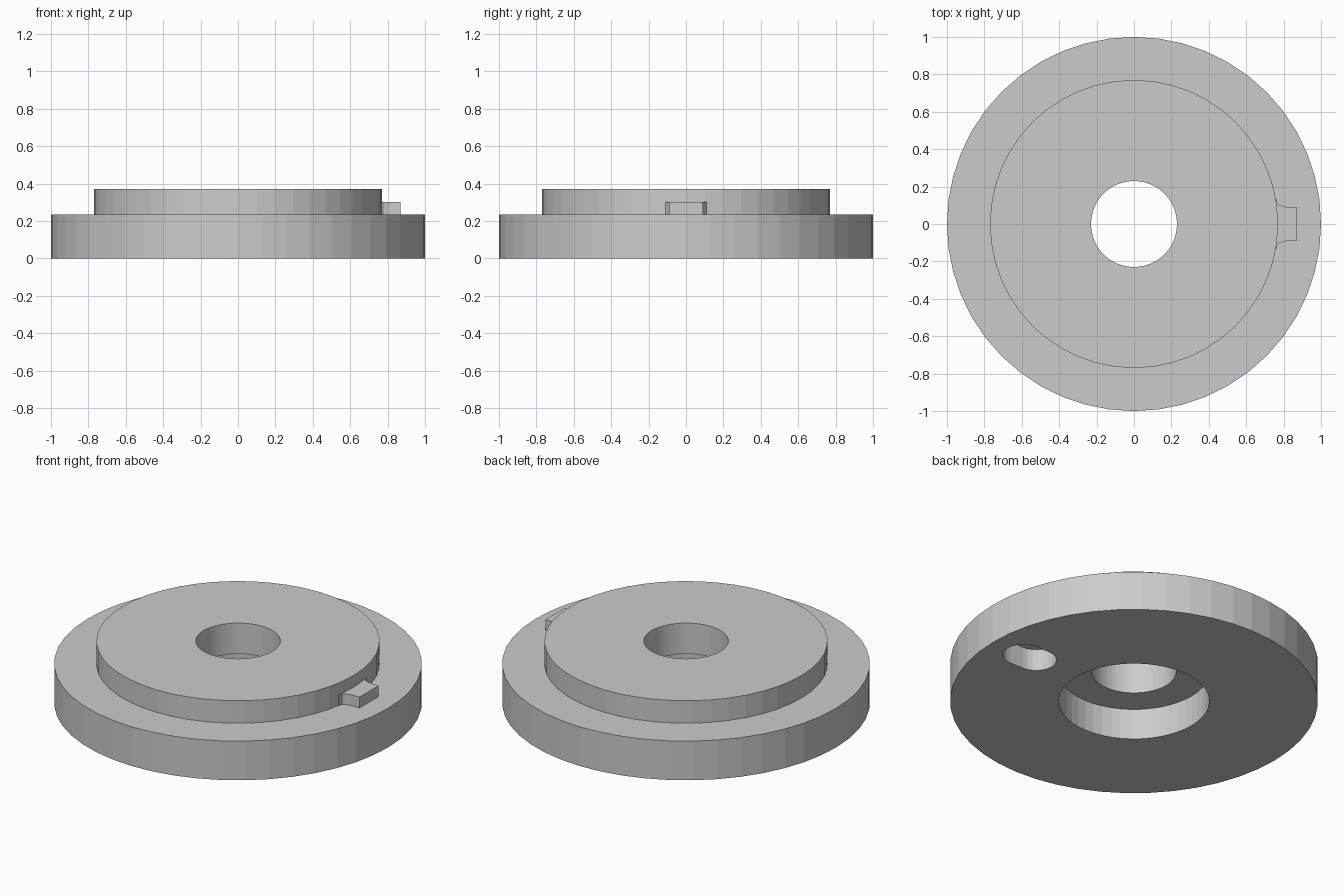
import bpy, bmesh
from math import cos, sin, pi

if "Cube" in bpy.data.objects:
    bpy.data.objects.remove(bpy.data.objects["Cube"])

SIDES = 48


def make_object(name, bm):
    bmesh.ops.recalc_face_normals(bm, faces=bm.faces[:])
    mesh = bpy.data.meshes.new(name)
    bm.to_mesh(mesh)
    bm.free()
    obj = bpy.data.objects.new(name, mesh)
    bpy.context.collection.objects.link(obj)
    return obj


def lathe(name, profile, sides):
    """Revolve a closed (radius, z) profile around the z axis."""
    bm = bmesh.new()
    rings = [[bm.verts.new((r * cos(2 * pi * i / sides), r * sin(2 * pi * i / sides), z))
              for i in range(sides)] for r, z in profile]
    for k, ring in enumerate(rings):
        nxt = rings[(k + 1) % len(rings)]
        for i in range(sides):
            j = (i + 1) % sides
            bm.faces.new((ring[i], ring[j], nxt[j], nxt[i]))
    return make_object(name, bm)


def prism(name, outline, z0, z1):
    """Extrude an xy outline from z0 to z1."""
    bm = bmesh.new()
    face = bm.faces.new([bm.verts.new((x, y, z0)) for x, y in outline])
    out = bmesh.ops.extrude_face_region(bm, geom=[face])
    for v in out["geom"]:
        if isinstance(v, bmesh.types.BMVert):
            v.co.z = z1
    return make_object(name, bm)


def combine(target, other, operation):
    mod = target.modifiers.new(operation.lower(), 'BOOLEAN')
    mod.operation = operation
    mod.solver = 'EXACT'
    mod.object = other
    bpy.context.view_layer.objects.active = target
    bpy.ops.object.modifier_apply(modifier=mod.name)
    bpy.data.objects.remove(other, do_unlink=True)


# Stepped disc with a through bore and a wider counterbore underneath
body = lathe("flanged_disc", [
    (0.41, 0), (1.0, 0), (1.0, 0.235), (0.77, 0.235), (0.77, 0.37),
    (0.23, 0.37), (0.23, 0.185), (0.41, 0.185)], SIDES)

# Locating key with small flared fillets where it meets the raised boss
half = [(0.70, 0.13), (0.762, 0.13), (0.767, 0.11), (0.78, 0.10), (0.81, 0.092), (0.87, 0.09)]
key = prism("locating_key", half + [(x, -y) for x, y in reversed(half)], 0.2, 0.30)
combine(body, key, 'UNION')

# Blind rounded slot in the underside, below the key
cx, h, r, n = 0.74, 0.045, 0.112, 12
slot = [(cx + s * (h + r * sin(pi * i / n)), -s * r * cos(pi * i / n))
        for s in (1, -1) for i in range(n + 1)]
cutter = prism("slot_cutter", slot, -0.1, 0.13)
cutter.hide_render = True
combine(body, cutter, 'DIFFERENCE')
